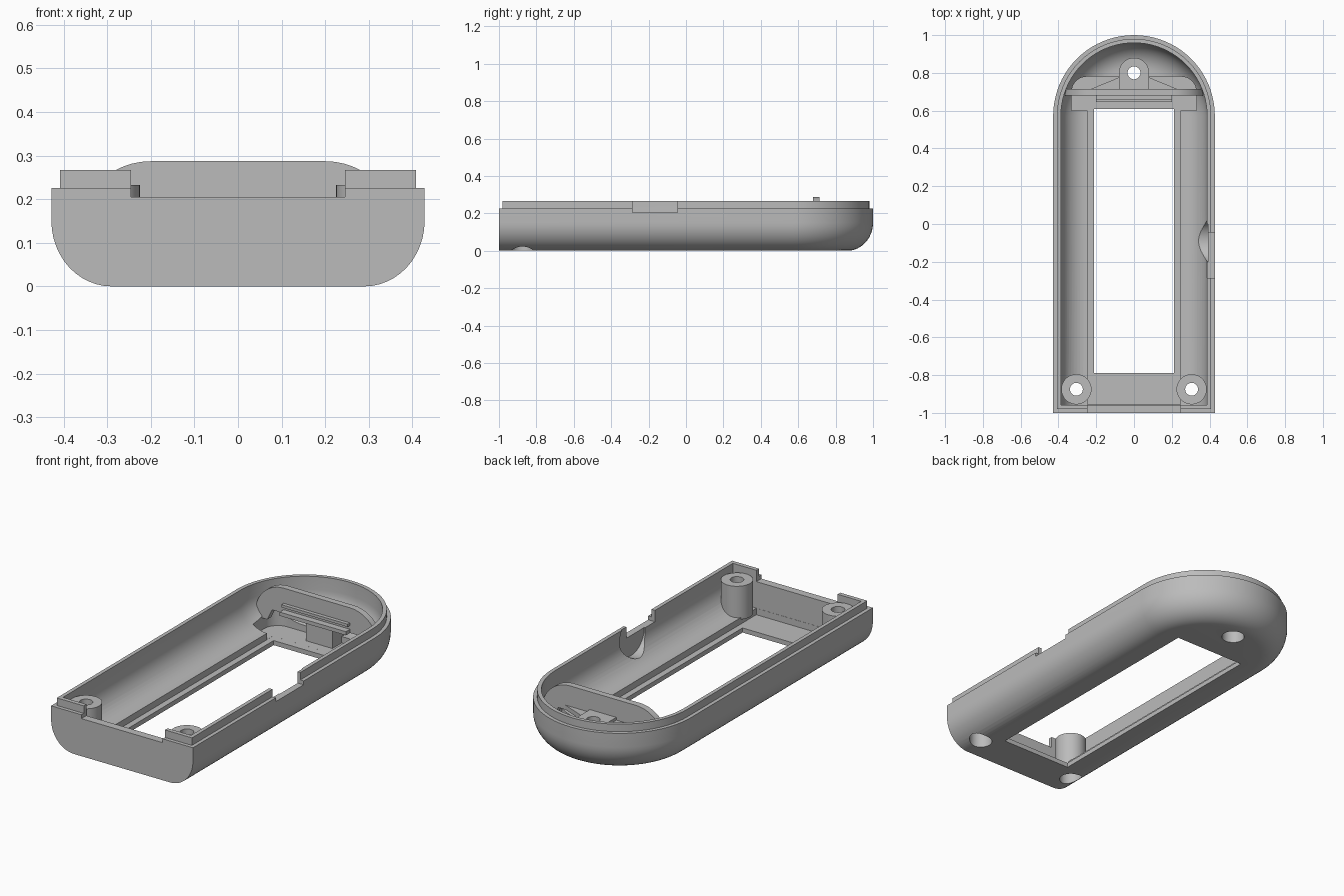
import bpy, bmesh, math

if "Cube" in bpy.data.objects:
    bpy.data.objects.remove(bpy.data.objects["Cube"])

grey = bpy.data.materials.new("plain_grey")
grey.diffuse_color = (0.5, 0.5, 0.5, 1)
grey.use_nodes = True
grey.node_tree.nodes["Principled BSDF"].inputs["Base Color"].default_value = grey.diffuse_color
ARC_Y = 0.572  # centre of the rounded rear end


def finish(name, bm):
    bmesh.ops.recalc_face_normals(bm, faces=bm.faces)
    me = bpy.data.meshes.new(name)
    bm.to_mesh(me)
    bm.free()
    me.materials.append(grey)
    ob = bpy.data.objects.new(name, me)
    bpy.context.collection.objects.link(ob)
    return ob


def prism(name, pts, a, b, axis="z"):
    """Extrude a 2D outline from a to b along an axis."""
    place = {"z": lambda u, v, t: (u, v, t),
             "y": lambda u, v, t: (u, t, v),
             "x": lambda u, v, t: (t, u, v)}[axis]
    bm = bmesh.new()
    lo = [bm.verts.new(place(u, v, a)) for u, v in pts]
    hi = [bm.verts.new(place(u, v, b)) for u, v in pts]
    bm.faces.new(lo)
    bm.faces.new(hi)
    n = len(pts)
    for i in range(n):
        j = (i + 1) % n
        bm.faces.new((lo[i], lo[j], hi[j], hi[i]))
    return finish(name, bm)


def arc(cx, cy, r, a0, a1, n):
    return [(cx + r * math.cos(math.radians(a0 + (a1 - a0) * i / n)),
             cy + r * math.sin(math.radians(a0 + (a1 - a0) * i / n))) for i in range(n + 1)]


def circle(cx, cy, r, n=40):
    return arc(cx, cy, r, 0, 360, n)[:-1]


def rect(x0, x1, y0, y1):
    return [(x0, y0), (x1, y0), (x1, y1), (x0, y1)]


def activate(ob):
    bpy.ops.object.select_all(action="DESELECT")
    ob.select_set(True)
    bpy.context.view_layer.objects.active = ob


def cut(ob, cutter):
    activate(ob)
    mod = ob.modifiers.new("cut", "BOOLEAN")
    mod.operation, mod.solver, mod.object = "DIFFERENCE", "EXACT", cutter
    bpy.ops.object.modifier_apply(modifier="cut")
    bpy.data.objects.remove(cutter)


def smooth(ob):
    activate(ob)
    bpy.ops.object.shade_smooth_by_angle(angle=math.radians(30))


# Shell section: (half width, front y, z), outside bottom to inside floor
section = []
for i in range(13):
    t = math.radians(90 * i / 12)
    section.append((0.29 + 0.138 * math.sin(t), -1.0, 0.15 - 0.15 * math.cos(t)))
section += [(0.428, -1, 0.226), (0.408, -0.98, 0.226), (0.408, -0.98, 0.267), (0.387, -0.957, 0.267)]
for i in range(12, -1, -1):
    t = math.radians(90 * i / 12)
    section.append((0.25 + 0.137 * math.sin(t), -0.957, 0.195 - 0.135 * math.cos(t)))

bm = bmesh.new()
rings = []
for w, yf, z in section:
    outline = [(-w, yf), (w, yf)] + arc(0, ARC_Y, w, 0, 180, 40)
    rings.append([bm.verts.new((x, y, z)) for x, y in outline])
for a, b in zip(rings, rings[1:]):
    for i in range(len(a)):
        j = (i + 1) % len(a)
        bm.faces.new((a[i], a[j], b[j], b[i]))
bm.faces.new(rings[0])
bm.faces.new(rings[-1])
shell = finish("shell", bm)

# Recessed floor, window opening, connector notches and thumb scoop
rear = [(-0.33, 0.6), (0.33, 0.6)] + arc(0.25, 0.70, 0.08, 0, 90, 8) + arc(-0.25, 0.70, 0.08, 90, 180, 8)
cut(shell, prism("cutter", rect(-0.245, 0.245, -0.956, 0.65), 0.025, 0.2))
cut(shell, prism("cutter", rear, 0.0251, 0.12))
cut(shell, prism("cutter", rect(-0.212, 0.212, -0.79, 0.61), -0.1, 0.1))
cut(shell, prism("cutter", rect(-0.245, 0.245, -1.1, -0.9), 0.205, 0.4))
cut(shell, prism("cutter", rect(0.3, 0.5, -0.285, -0.045), 0.205, 0.4))
cut(shell, prism("cutter", circle(-0.09, 0.205, 0.11), 0.25, 0.392, "x"))

# Screw posts: two round at the front, one D-shaped at the rear
posts = []
for name, x, y, z0, z1 in (("front_left_post", -0.305, -0.875, 0.05, 0.232),
                           ("front_right_post", 0.305, -0.875, 0.05, 0.232),
                           ("rear_post", 0, 0.8, 0.02, 0.19)):
    if name == "rear_post":
        outline = [(-0.08, 0.7), (0.08, 0.7)] + arc(x, y, 0.08, 0, 180, 24)
    else:
        outline = circle(x, y, 0.08)
    post = prism(name, outline, z0, z1)
    for ob in (shell, post):
        cut(ob, prism("cutter", circle(x, y, 0.058), -0.1, 0.13))
    cut(post, prism("cutter", circle(x, y, 0.034), 0.1, 0.4))
    smooth(post)
smooth(shell)

# Arched cross plate near the rear
plate = arc(0.2, 0.117, 0.17, 0, 90, 12) + arc(-0.2, 0.117, 0.17, 90, 180, 12)
plate += [(-0.35, 0.09), (-0.3, 0.09), (-0.27, 0.15), (0.27, 0.15), (0.3, 0.09), (0.35, 0.09)]
smooth(prism("cross_plate", plate, 0.68, 0.715, "y"))

# Grooved shelf on the front of the plate
prism("shelf_lower", rect(-0.2, 0.2, 0.645, 0.685), 0.15, 0.17)
prism("shelf_upper", rect(-0.2, 0.2, 0.66, 0.685), 0.19, 0.205)

# Gussets between the rear post and the plate
for side, name in ((-1, "left_gusset"), (1, "right_gusset")):
    prism(name, [(side * 0.07, 0.71), (side * 0.24, 0.71), (side * 0.07, 0.78)], 0.15, 0.175)
